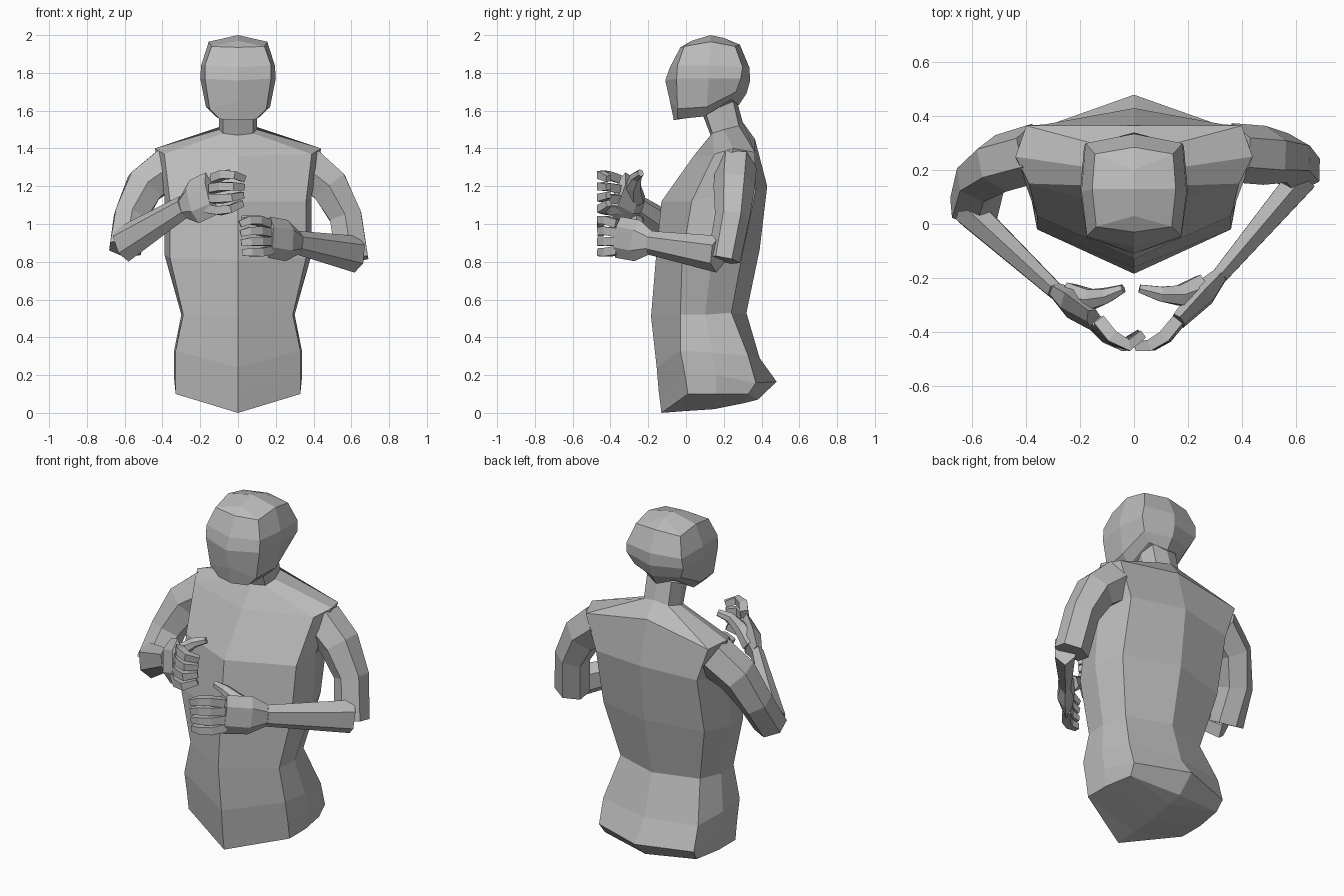
import bpy
import bmesh
import math
from mathutils import Vector

default_cube = bpy.data.objects.get("Cube")
if default_cube:
    bpy.data.objects.remove(default_cube, do_unlink=True)

grey = bpy.data.materials.new("clay grey")
grey.use_nodes = True
colour = (0.5, 0.5, 0.5, 1)
grey.diffuse_color = colour
grey.node_tree.nodes["Principled BSDF"].inputs["Base Color"].default_value = colour


def finish(name, bm):
    """Clean the mesh and put it in the scene as a flat shaded object."""
    bmesh.ops.remove_doubles(bm, verts=bm.verts, dist=0.001)
    bmesh.ops.dissolve_degenerate(bm, edges=bm.edges, dist=0.001)
    bmesh.ops.recalc_face_normals(bm, faces=bm.faces)
    mesh = bpy.data.meshes.new(name)
    bm.to_mesh(mesh)
    bm.free()
    mesh.materials.append(grey)
    obj = bpy.data.objects.new(name, mesh)
    bpy.context.collection.objects.link(obj)
    return obj


def mirrored_shell(name, columns):
    """Skin the left half between vertical contour lines and mirror it."""
    bm = bmesh.new()
    grid = [[bm.verts.new(p) for p in column] for column in columns]
    for a, b in zip(grid, grid[1:]):
        for i in range(len(a) - 1):
            bm.faces.new((a[i], b[i], b[i + 1], a[i + 1]))
    obj = finish(name, bm)
    mirror = obj.modifiers.new("Mirror", 'MIRROR')
    mirror.use_mirror_merge = True


def centre(points):
    return [(0, y, z) for y, z in points]


def tube(name, path, sizes, up, sides=6):
    """Loft capped polygon sections, sized (width, height), along a path."""
    bm = bmesh.new()
    points = [Vector(p) for p in path]
    up = Vector(up)
    last = len(points) - 1
    rings = []
    for i, (p, (width, height)) in enumerate(zip(points, sizes)):
        along = (points[min(i + 1, last)] - points[max(i - 1, 0)]).normalized()
        across = along.cross(up).normalized()
        upward = across.cross(along)
        ring = []
        for k in range(sides):
            angle = math.tau * (k + 0.5) / sides
            scale = 0.5 / math.cos(math.pi / sides)
            offset = across * math.cos(angle) * width + upward * math.sin(angle) * height
            ring.append(bm.verts.new(p + offset * scale))
        rings.append(ring)
    for a, b in zip(rings, rings[1:]):
        for k in range(sides):
            n = (k + 1) % sides
            bm.faces.new((a[k], a[n], b[n], b[k]))
    bm.faces.new(rings[0])
    bm.faces.new(rings[-1])
    finish(name, bm)


# Torso with neck: contour lines from crotch to the top of the neck
front_ridge = centre([(-.13, 0), (-.13, 0), (-.145, .12), (-.155, .24), (-.185, .51),
                      (-.16, .81), (-.13, 1.12), (.04, 1.36), (.13, 1.47), (.08, 1.6)])
front_corner = [(0, 0, .01), (.33, .01, .1), (.33, -.005, .2), (.33, -.03, .33),
                (.29, -.03, .52), (.36, -.02, .82), (.36, .03, 1.12),
                (.39, .15, 1.37), (.08, .14, 1.48), (.08, .1, 1.6)]
flank = [(0, .15, .02), (.33, .16, .1), (.34, .16, .2), (.34, .14, .32),
         (.3, .1, .52), (.39, .14, .84), (.39, .17, 1.15),
         (.44, .25, 1.4), (.1, .2, 1.5), (.1, .18, 1.62)]
back_corner = [(0, .3, .05), (.3, .33, .1), (.31, .37, .16), (.31, .33, .3),
               (.26, .24, .53), (.33, .3, .85), (.33, .37, 1.18),
               (.4, .365, 1.38), (.08, .28, 1.52), (.08, .25, 1.65)]
spine = centre([(.38, .07), (.38, .07), (.48, .165), (.39, .29), (.32, .53),
                (.39, .865), (.43, 1.2), (.365, 1.45), (.3, 1.54), (.27, 1.65)])
mirrored_shell("torso", [front_ridge, front_corner, flank, back_corner, spine])

# Head: contour lines from under the jaw to the crown
face_ridge = centre([(-.065, 1.55), (-.065, 1.55), (-.085, 1.65), (-.11, 1.76),
                     (-.085, 1.83), (-.03, 1.935), (-.03, 1.935)])
cheek = [(0, 0, 1.56), (.095, -.045, 1.555), (.15, -.045, 1.61), (.175, -.05, 1.77),
         (.175, -.045, 1.84), (.14, -.01, 1.94), (0, .03, 1.97)]
temple = [(0, .1, 1.575), (.12, .1, 1.57), (.17, .11, 1.62), (.2, .12, 1.77),
          (.195, .12, 1.84), (.155, .13, 1.965), (0, .13, 2)]
nape_corner = [(0, .2, 1.62), (.1, .24, 1.66), (.15, .265, 1.7), (.185, .29, 1.77),
               (.18, .3, 1.83), (.145, .26, 1.94), (0, .2, 1.985)]
skull_back = centre([(.28, 1.63), (.28, 1.63), (.32, 1.69), (.34, 1.76),
                     (.335, 1.83), (.285, 1.95), (.285, 1.95)])
mirrored_shell("head", [face_ridge, cheek, temple, nape_corner, skull_back])


def build_arm(side, upper, elbow, wrist, finger_rows, thumb):
    """Arm and hand; each finger row is an (index finger, little finger) pair."""
    tube(side + "_upper_arm", upper,
         [(.22, .19), (.2, .19), (.17, .16), (.17, .15)], (0, 1, 0))
    tube(side + "_forearm", [elbow, wrist], [(.11, .17), (.06, .11)], (0, 0, 1))
    rows = [(Vector(a), Vector(b)) for a, b in finger_rows]
    index, little = rows[0]
    middle = (index + little) / 2
    start = Vector(wrist)
    spread = (index - little).length + .05
    tube(side + "_palm", [start, start.lerp(middle, .4), middle],
         [(.055, .11), (.09, spread), (.055, spread)], index - little)
    for k, finger in enumerate(("index", "middle", "ring", "little")):
        path = [a.lerp(b, k / 3) for a, b in rows]
        tube(f"{side}_{finger}_finger", path,
             [(.045, .046), (.046, .044), (.042, .042), (.032, .034)], index - little, 4)
    tube(side + "_thumb", thumb, [(.1, .09), (.075, .065), (.055, .05), (.03, .035)],
         index - little)


# Left arm, held low
build_arm("left",
          [(.36, .265, 1.3), (.485, .255, 1.2), (.57, .245, 1.04), (.605, .2, .81)],
          (.625, .17, .84), (.32, -.19, .9),
          [((.16, -.36, 1.0), (.17, -.36, .86)), ((.11, -.42, 1.02), (.12, -.42, .85)),
           ((.06, -.45, 1.02), (.07, -.45, .85)), ((.01, -.455, 1.0), (.02, -.45, .85))],
          [(.25, -.24, .94), (.17, -.265, .99), (.1, -.26, 1.02), (.02, -.24, 1.025)])

# Right arm, held high
build_arm("right",
          [(-.36, .265, 1.3), (-.495, .225, 1.2), (-.57, .165, 1.04), (-.595, .06, .87)],
          (-.61, .045, .89), (-.29, -.25, 1.09),
          [((-.13, -.36, 1.24), (-.16, -.36, 1.08)), ((-.08, -.42, 1.26), (-.1, -.42, 1.07)),
           ((-.02, -.45, 1.26), (-.04, -.45, 1.08)), ((.03, -.41, 1.24), (.02, -.41, 1.11))],
          [(-.24, -.27, 1.13), (-.16, -.28, 1.2), (-.1, -.265, 1.25), (-.04, -.24, 1.27)])
